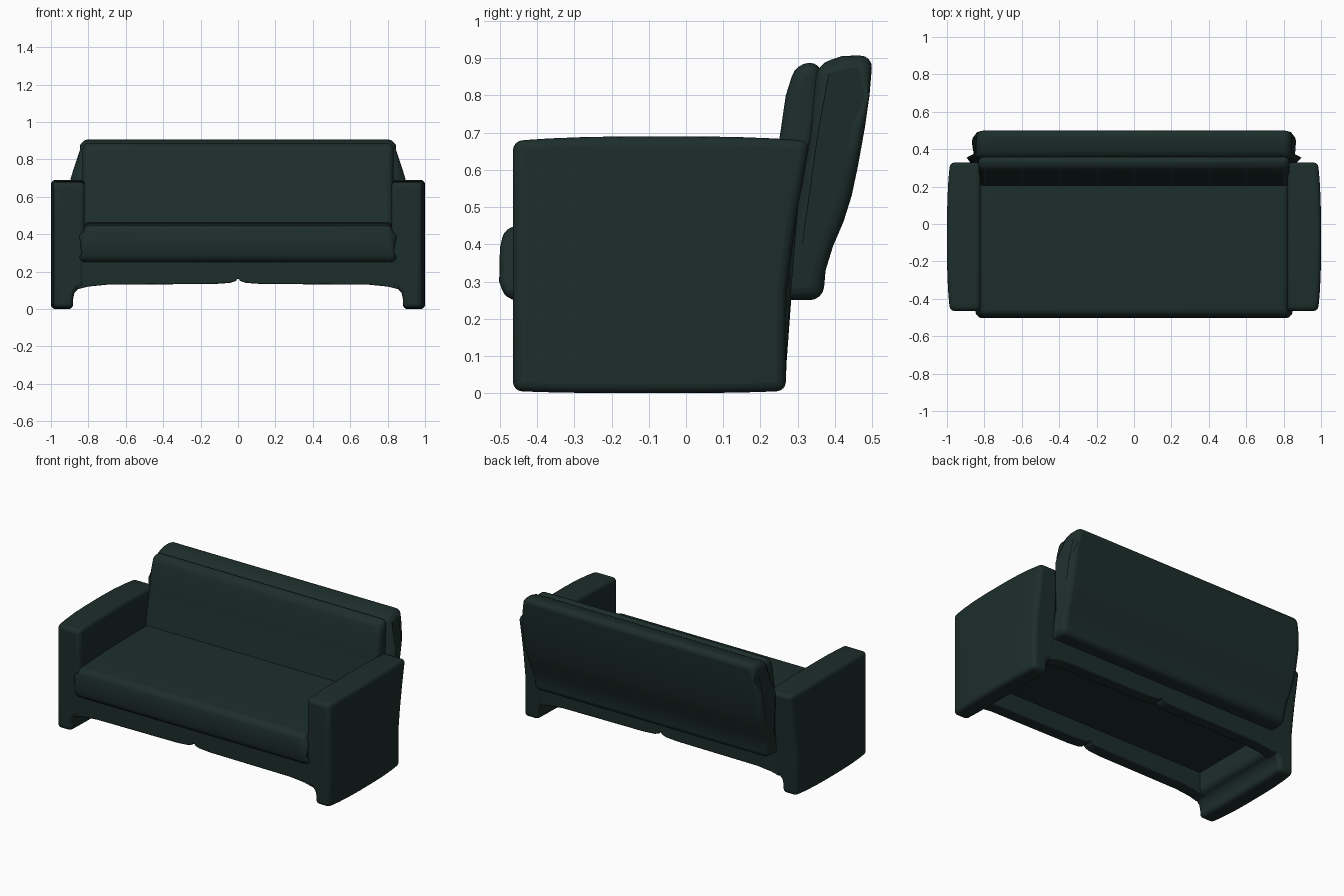
import bpy, bmesh
from math import radians

if "Cube" in bpy.data.objects:
    bpy.data.objects.remove(bpy.data.objects["Cube"])

mat = bpy.data.materials.new("dark_green_leather")
mat.diffuse_color = (0.012, 0.027, 0.024, 1)
mat.use_nodes = True
mat.node_tree.nodes["Principled BSDF"].inputs["Base Color"].default_value = mat.diffuse_color


def finish(name, bm, bevel, segments=4, mirror=False):
    bmesh.ops.recalc_face_normals(bm, faces=bm.faces)
    me = bpy.data.meshes.new(name)
    bm.to_mesh(me)
    bm.free()
    ob = bpy.data.objects.new(name, me)
    bpy.context.collection.objects.link(ob)
    me.materials.append(mat)
    b = ob.modifiers.new("soft_edges", 'BEVEL')
    b.width, b.segments = bevel, segments
    b.limit_method, b.angle_limit = 'ANGLE', radians(33)
    if mirror:
        ob.modifiers.new("mirror", 'MIRROR')
    bpy.ops.object.select_all(action='DESELECT')
    bpy.context.view_layer.objects.active = ob
    ob.select_set(True)
    bpy.ops.object.shade_smooth_by_angle(angle=radians(40))
    return ob


def loft(sections):
    """Skin a list of matching closed sections and cap both ends."""
    bm = bmesh.new()
    rings = [[bm.verts.new(p) for p in s] for s in sections]
    n = len(rings[0])
    for a, b in zip(rings, rings[1:]):
        for i in range(n):
            j = (i + 1) % n
            bm.faces.new((a[i], a[j], b[j], b[i]))
    bm.faces.new(rings[0])
    bm.faces.new(rings[-1])
    return bm


def across(name, profile, width, bevel):
    """Extrude a (y, z) profile along x; width(y, z) gives the half width."""
    secs = [[(s * width(y, z), y, z) for y, z in profile] for s in (-1, 0, 1)]
    return finish(name, loft(secs), bevel)


# Arms: slab with a narrower leg below, leaning back edge, crowned top
arm_profile = [(1, 0), (1, .27), (1, .38), (1, .5), (1, .69), (.82, .69),
               (.82, .5), (.82, .38), (.82, .27), (.82, .12), (.855, .108),
               (.875, .085), (.882, .05), (.882, 0)]
arm = []
for t in (0, .05, .12, .25, .4, .6, .75, .88, .95, 1):
    e = abs(2 * t - 1) ** 3
    ring = []
    for x, z in arm_profile:
        back = .268 + .065 * max(0, (z - .25) / .44) ** 1.2
        y = -.465 + t * (back + .465)
        zz = z - .013 * e if z > .6 else z + (.006 * e if z == 0 else 0)
        ring.append((x - (.017 * e if x == 1 else 0), y, zz))
    arm.append(ring)
finish("arm", loft(arm), .024, mirror=True)

# Front and back rails with scalloped lower edge meeting in a centre notch
half = [(0, .165), (.012, .15), (.04, .14), (.12, .134), (.4, .132),
        (.7, .13), (.8, .12), (.86, .105)]
edge = [(-x, z) for x, z in half[:0:-1]] + half
rail = edge + [(.86, .3), (-.86, .3)]
for name, y0, y1 in (("front_rail", -.46, -.38), ("back_rail", .19, .268)):
    finish(name, loft([[(x, y, z) for x, z in rail] for y in (y0, y1)]), .006, 2)

# Seat cushion, its front lip slightly wider at the base
across("seat", [(-.485, .25), (-.502, .30), (-.50, .39), (-.487, .447),
                (-.2, .46), (.1, .465), (.3, .465), (.3, .25)],
       lambda y, z: .848 if z < .36 else .825, .03)

# Inner back cushion
across("back_cushion", [(.195, .42), (.225, .56), (.252, .69), (.268, .80),
                        (.295, .885), (.365, .89), (.36, .72), (.31, .42)],
       lambda y, z: .832, .035)


# Outer back shell, curving backward as it rises, with rounded top corners
def shell_width(y, z):
    return (.843 + .023 * min(1, (z - .25) / .3)
            - .032 * max(0, (z - .72) / .188) ** 2)


across("back_shell", [(.24, .25), (.368, .25), (.375, .33), (.395, .395),
                      (.423, .46), (.445, .53), (.462, .61), (.480, .71),
                      (.493, .80), (.502, .908), (.42, .906), (.35, .882),
                      (.335, .70), (.28, .42)], shell_width, .035)
